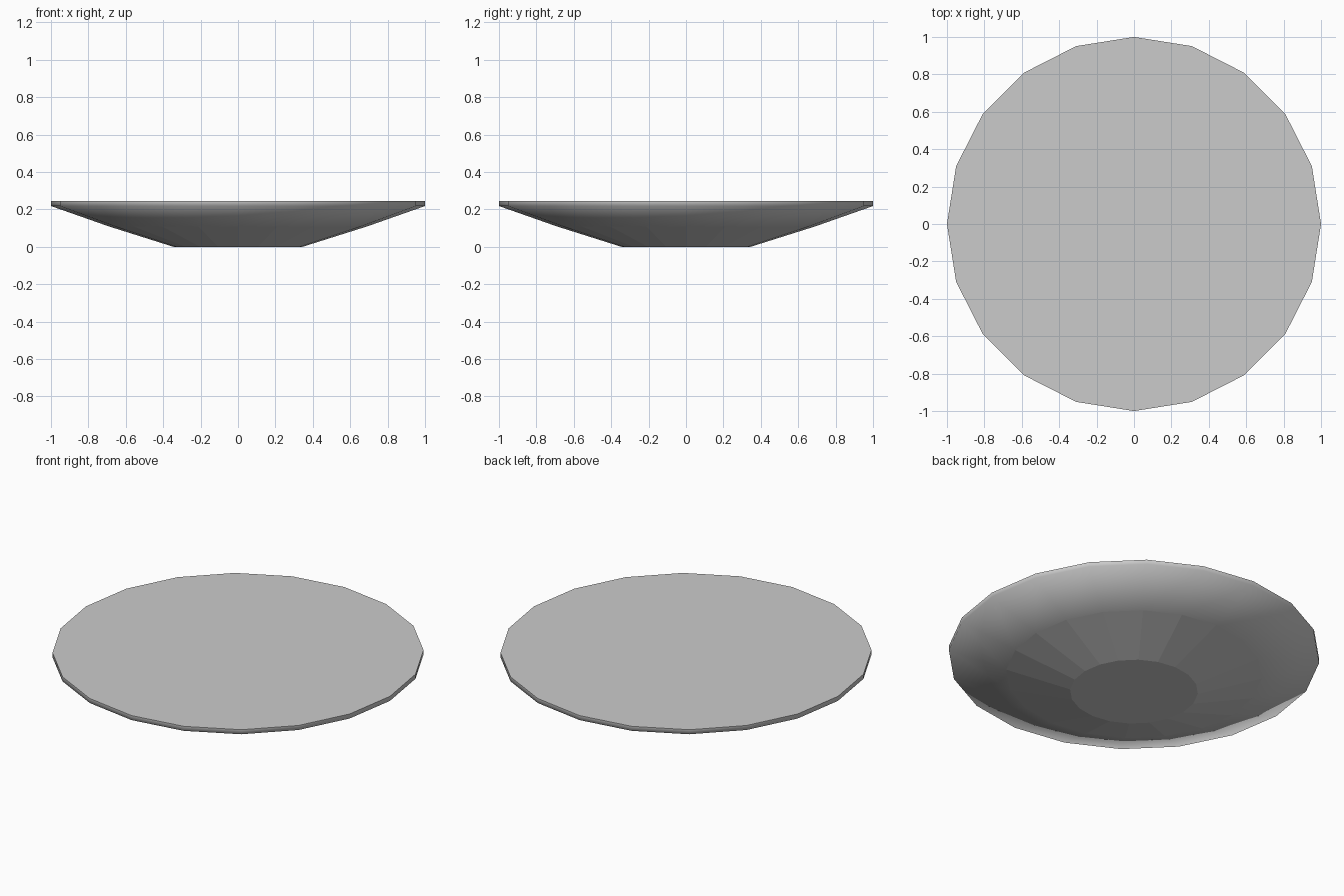
import bpy, bmesh
from math import cos, sin, tau

if "Cube" in bpy.data.objects:
    bpy.data.objects.remove(bpy.data.objects["Cube"])

SIDES = 20
# (radius, height) from the foot up to the rim
PROFILE = [(0.345, 0.0), (0.69, 0.109), (1.0, 0.218), (1.0, 0.245)]

bm = bmesh.new()
rings = [[bm.verts.new((r * cos(tau * i / SIDES), r * sin(tau * i / SIDES), z))
          for i in range(SIDES)] for r, z in PROFILE]

# Sloping underside and upright rim; only the facets next to the foot stay flat
for band, (lower, upper) in enumerate(zip(rings, rings[1:])):
    for i in range(SIDES):
        j = (i + 1) % SIDES
        face = bm.faces.new((lower[i], lower[j], upper[j], upper[i]))
        face.smooth = band > 0

# Flat foot and flat top
bm.faces.new(rings[0][::-1])
bm.faces.new(rings[-1])

# Crisp edge around the top
for edge in bm.edges:
    if all(v in rings[-1] for v in edge.verts):
        edge.smooth = False

mesh = bpy.data.meshes.new("shallow_dish")
bm.to_mesh(mesh)
bm.free()
dish = bpy.data.objects.new("shallow_dish", mesh)
bpy.context.collection.objects.link(dish)
